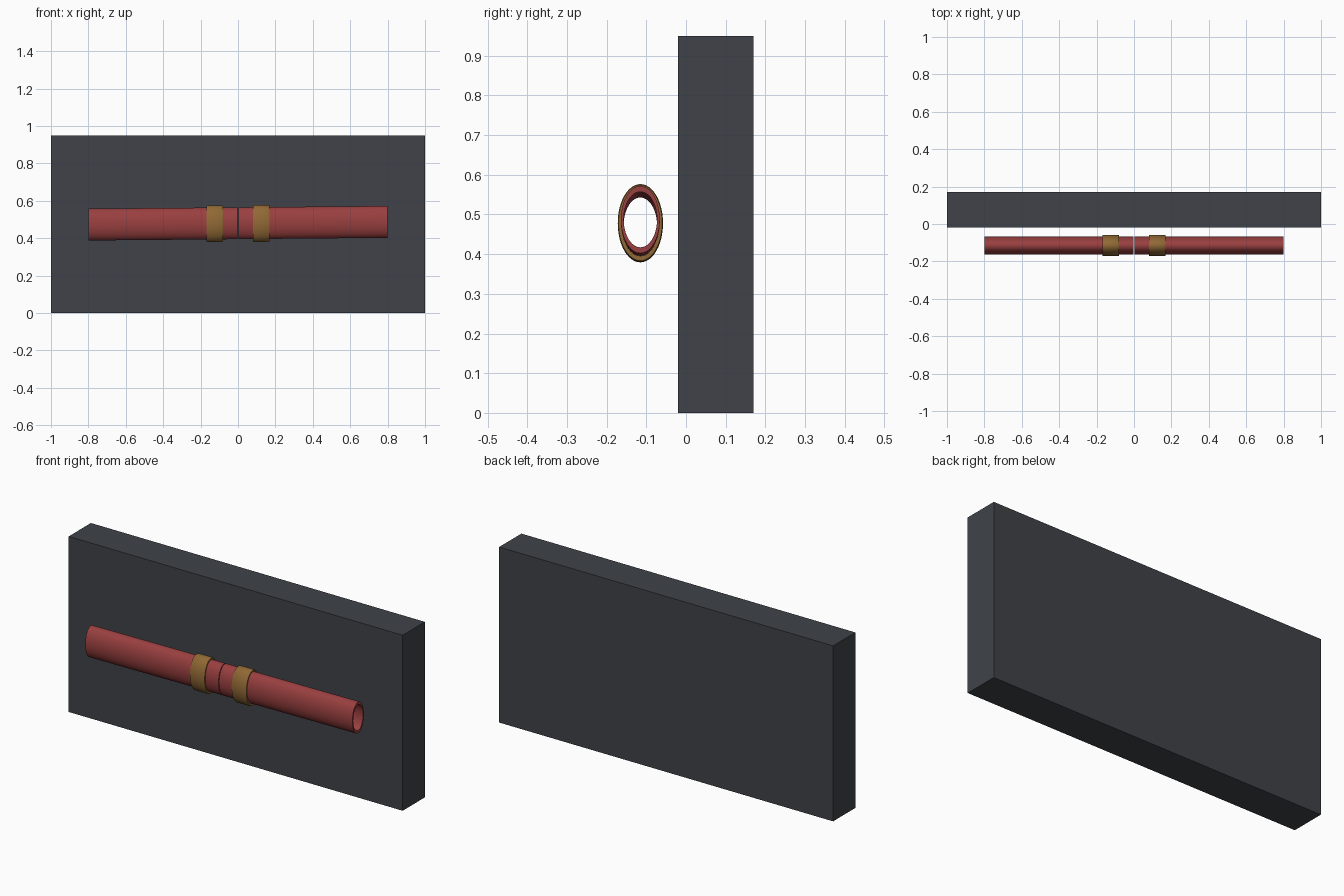
import bpy, bmesh
from math import cos, sin, pi, radians

if "Cube" in bpy.data.objects:
    bpy.data.objects.remove(bpy.data.objects["Cube"])

CY, SEGS = -0.115, 48


def material(name, rgb):
    m = bpy.data.materials.new(name)
    m.diffuse_color = (*rgb, 1)
    m.use_nodes = True
    m.node_tree.nodes["Principled BSDF"].inputs["Base Color"].default_value = m.diffuse_color
    return m


SLATE = material("slate", (0.05, 0.055, 0.065))
RED = material("red", (0.32, 0.05, 0.05))
BRASS = material("brass", (0.28, 0.14, 0.035))


def finish(name, bm, mat):
    bmesh.ops.recalc_face_normals(bm, faces=bm.faces)
    mesh = bpy.data.meshes.new(name)
    bm.to_mesh(mesh)
    bm.free()
    ob = bpy.data.objects.new(name, mesh)
    bpy.context.collection.objects.link(ob)
    mesh.materials.append(mat)
    return ob


def oval_ring(name, profile, cz, slope, mat):
    """Sweep a closed (x, y radius, z radius) profile round the x axis."""
    bm = bmesh.new()
    rings = []
    for x, ry, rz in profile:
        rings.append([bm.verts.new((x, CY + ry * cos(2 * pi * i / SEGS),
                                    cz + slope * x + rz * sin(2 * pi * i / SEGS)))
                      for i in range(SEGS)])
    for a, b in zip(rings, rings[1:] + rings[:1]):
        for i in range(SEGS):
            j = (i + 1) % SEGS
            bm.faces.new((a[i], a[j], b[j], b[i]))
    ob = finish(name, bm, mat)
    bpy.ops.object.select_all(action='DESELECT')
    ob.select_set(True)
    bpy.context.view_layer.objects.active = ob
    bpy.ops.object.shade_smooth_by_angle(angle=radians(30))


# Upright backing slab
bm = bmesh.new()
bmesh.ops.create_cube(bm, size=1)
for v in bm.verts:
    v.co = (v.co.x * 2, v.co.y * 0.19 + 0.075, v.co.z * 0.95 + 0.475)
finish("backing_slab", bm, SLATE)

# Two hollow oval pipes meeting in the middle, each with a collar band
for side, s in (("left", -1), ("right", 1)):
    a, b = s * 0.002, s * 0.8
    oval_ring(side + "_pipe", [(a, 0.049, 0.085), (b, 0.049, 0.085),
                               (b, 0.042, 0.070), (a, 0.042, 0.070)], 0.48, 0.009, RED)
    c, h, e = s * 0.125, 0.044, 0.006
    oval_ring(side + "_band", [(c - h, 0.048, 0.083), (c - h, 0.055, 0.095),
                               (c - h + e, 0.057, 0.098), (c + h - e, 0.057, 0.098),
                               (c + h, 0.055, 0.095), (c + h, 0.048, 0.083)], 0.478, 0.004, BRASS)
